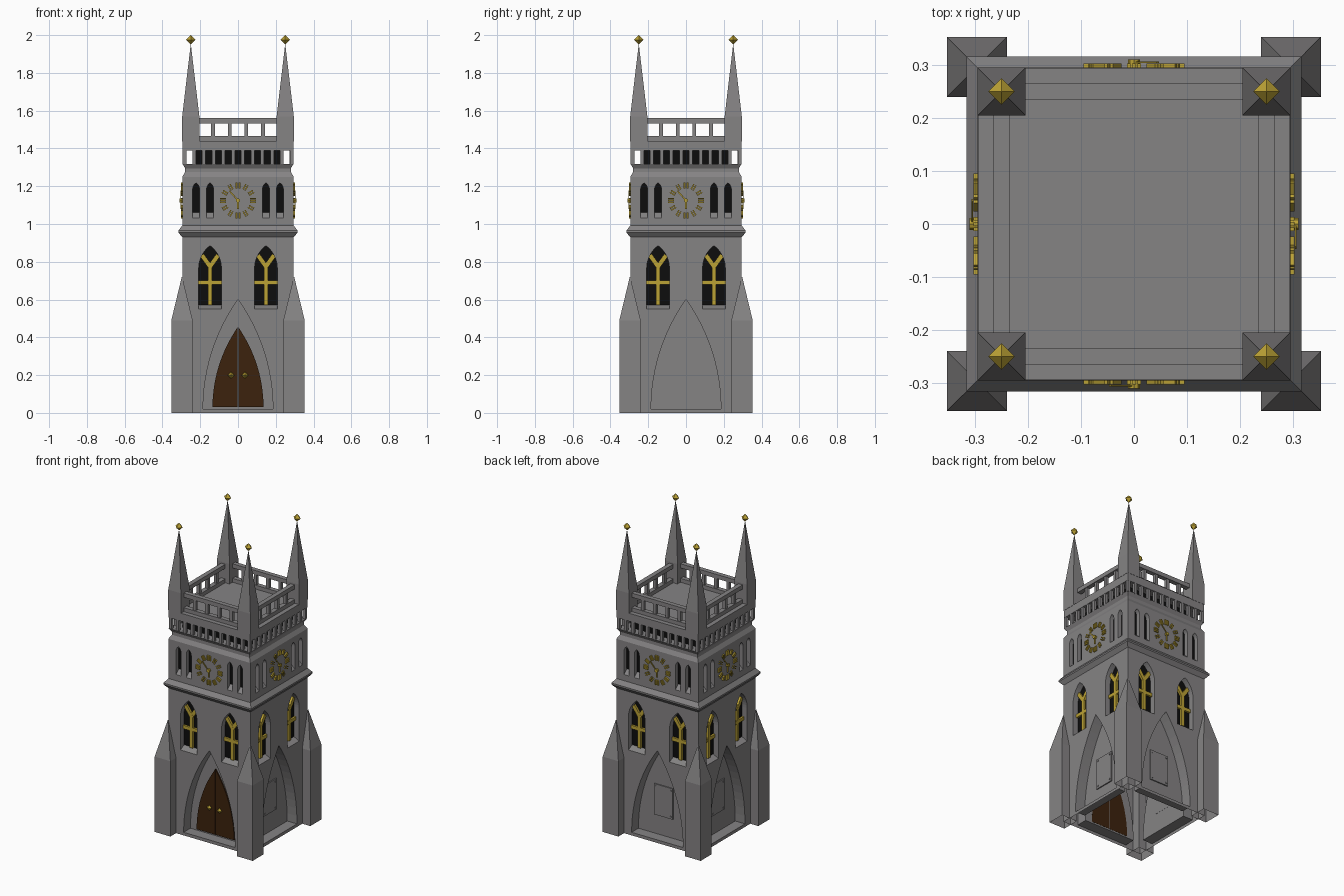
import bpy, bmesh, math
from mathutils import Matrix, Vector

if "Cube" in bpy.data.objects:
    bpy.data.objects.remove(bpy.data.objects["Cube"])


def material(name, rgb):
    m = bpy.data.materials.new(name)
    m.diffuse_color = (*rgb, 1)
    m.use_nodes = True
    m.node_tree.nodes["Principled BSDF"].inputs["Base Color"].default_value = m.diffuse_color
    return m


STONE = material("grey stone", (0.235, 0.228, 0.231))
GOLD = material("gold", (0.50, 0.36, 0.035))
WOOD = material("dark brown wood", (0.045, 0.016, 0.004))
DARK = material("dark glass", (0.004, 0.004, 0.004))
SIDES = [Matrix.Rotation(i * math.pi / 2, 4, 'Z') for i in range(4)]
CORNERS = [(sx, sy) for sx in (-1, 1) for sy in (-1, 1)]


def finish(bm, name, mat, open_base=False):
    bmesh.ops.recalc_face_normals(bm, faces=bm.faces[:])
    if open_base:
        bmesh.ops.delete(bm, geom=[f for f in bm.faces if all(v.co.z < 1e-4 for v in f.verts)],
                         context='FACES')
    me = bpy.data.meshes.new(name)
    bm.to_mesh(me)
    bm.free()
    me.materials.append(mat)
    ob = bpy.data.objects.new(name, me)
    bpy.context.collection.objects.link(ob)
    return ob


def prism(bm, pts, y0, y1, M=Matrix(), drop=0):
    """Extrude an (x, z) outline from y0 to y1; drop lowers the bottom edge at y0."""
    low = min(p[1] for p in pts)
    a = [bm.verts.new(M @ Vector((x, y0, z - (drop if z - low < 1e-6 else 0)))) for x, z in pts]
    b = [bm.verts.new(M @ Vector((x, y1, z))) for x, z in pts]
    bm.faces.new(a)
    bm.faces.new(b[::-1])
    for i in range(len(pts)):
        j = (i + 1) % len(pts)
        bm.faces.new((a[j], a[i], b[i], b[j]))


def rect(x0, x1, z0, z1):
    return [(x0, z0), (x1, z0), (x1, z1), (x0, z1)]


def box(bm, x0, x1, y0, y1, z0, z1, M=Matrix()):
    prism(bm, rect(x0, x1, z0, z1), y0, y1, M)


def stack(bm, rings, cx=0, cy=0):
    """Stacked square rings (half width, z); a zero half width makes a point."""
    prev = None
    for h, z in rings:
        if h == 0:
            cur = [bm.verts.new((cx, cy, z))]
        else:
            cur = [bm.verts.new((cx + sx * h, cy + sy * h, z))
                   for sx, sy in ((-1, -1), (1, -1), (1, 1), (-1, 1))]
        if prev is None:
            bm.faces.new(cur[::-1])
        else:
            for i in range(4):
                j = (i + 1) % 4
                if len(cur) == 1:
                    bm.faces.new((prev[i], prev[j], cur[0]))
                else:
                    bm.faces.new((prev[i], prev[j], cur[j], cur[i]))
        prev = cur
    if len(prev) == 4:
        bm.faces.new(prev)


def arch(cx, w, z0, spring, top, n=8):
    """Pointed arch outline, half width w, arcs from spring height to top."""
    h = top - spring
    R = (w * w + h * h) / (2 * w)
    right = []
    for i in range(n):
        t = math.asin(h / R) * i / n
        right.append((w - R + R * math.cos(t), spring + R * math.sin(t)))
    pts = right + [(0, top)] + [(-x, z) for x, z in right[::-1]]
    if z0 < spring:
        pts = [(-w, z0), (w, z0)] + pts
    return [(cx + x, z) for x, z in pts]


def octa(bm, c, r):
    bmesh.ops.create_icosphere(bm, subdivisions=1, radius=0.0001, matrix=Matrix.Translation(c)) if r == 0 else None
    p = [Vector(c) + Vector(d) * r for d in
         ((1, 0, 0), (0, 1, 0), (-1, 0, 0), (0, -1, 0), (0, 0, 1), (0, 0, -1))]
    v = [bm.verts.new(q) for q in p]
    for i in range(4):
        j = (i + 1) % 4
        bm.faces.new((v[i], v[j], v[4]))
        bm.faces.new((v[j], v[i], v[5]))


def bar(bm, p, q, w, y0, y1, M):
    """Straight strip of width w between two (x, z) points."""
    p, q = Vector(p), Vector(q)
    d = (q - p).normalized()
    n = Vector((-d.y, d.x)) * w / 2
    prism(bm, [tuple(p - n), tuple(q - n), tuple(q + n), tuple(p + n)], y0, y1, M)


WIN = (-0.148, 0.148)
SLITS = (-0.222, -0.148, 0.148, 0.222)

# tower body with cornices
bm = bmesh.new()
stack(bm, [(.295, 0), (.295, .93), (.316, .955), (.316, .965), (.295, .992), (.295, 1.25),
           (.28, 1.275), (.28, 1.295), (.294, 1.318)])
body = finish(bm, "tower_body", STONE)

# arch and window recesses
bm = bmesh.new()
for M in SIDES:
    prism(bm, arch(0, .185, .02, .02, .6, 12), -.33, -.225, M)
    for x in WIN:
        prism(bm, arch(x, .06, .57, .765, .885), -.33, -.255, M, .038)
    for x in SLITS:
        prism(bm, arch(x, .018, 1.06, 1.185, 1.217, 4), -.33, -.265, M, .06)
cutter = finish(bm, "recess_cutter", STONE)
cutter.hide_render = True
mod = body.modifiers.new("recesses", 'BOOLEAN')
mod.operation = 'DIFFERENCE'
mod.solver = 'EXACT'
mod.object = cutter
dg = bpy.context.evaluated_depsgraph_get()
cut = bpy.data.meshes.new_from_object(body.evaluated_get(dg))
body.modifiers.clear()
bpy.data.objects.remove(cutter)
bm = bmesh.new()
bm.from_mesh(cut)
bpy.data.objects.remove(body)
finish(bm, "tower_body", STONE, True)

# corner buttresses
bm = bmesh.new()
for sx, sy in CORNERS:
    stack(bm, [(.0565, 0), (.0565, .49), (0, .725)], sx * .2965, sy * .2965)
finish(bm, "corner_buttresses", STONE, True)

# dark window panes and dark gallery core
bm = bmesh.new()
for M in SIDES:
    for x in WIN:
        prism(bm, arch(x, .06, .57, .765, .885), -.258, -.254, M)
    for x in SLITS:
        prism(bm, arch(x, .018, 1.06, 1.185, 1.217, 4), -.268, -.264, M)
finish(bm, "window_panes", DARK)
bm = bmesh.new()
stack(bm, [(.235, 1.317), (.235, 1.392)])
finish(bm, "gallery_core", DARK)

# gold window tracery
bm = bmesh.new()
for M in SIDES:
    for x in WIN:
        box(bm, x - .011, x + .011, -.272, -.256, .57, .785, M)
        box(bm, x - .06, x + .06, -.271, -.256, .68, .702, M)
        for s in (-1, 1):
            bar(bm, (x, .775), (x + s * .043, .835), .024, -.2715, -.256, M)
finish(bm, "window_tracery", GOLD)

# clock marks, hands and hub
bm = bmesh.new()
ZC = 1.125
for M in SIDES:
    for k in range(12):
        a = k * math.pi / 6
        d, t = Vector((math.sin(a), math.cos(a))), Vector((math.cos(a), -math.sin(a)))
        offs = (-.01, 0, .01) if k % 3 == 0 else (-.006, .006)
        for o in offs:
            c = Vector((0, ZC)) + t * o
            bar(bm, c + d * .064, c + d * .095, .007, -.303, -.293, M)
    bar(bm, (0, ZC), (-.045, ZC + .05), .007, -.307, -.304, M)
    bar(bm, (0, ZC), (0, ZC - .045), .009, -.304, -.3, M)
    prism(bm, [(.011 * math.cos(i * math.pi / 4), ZC + .011 * math.sin(i * math.pi / 4))
               for i in range(8)], -.31, -.293, M)
finish(bm, "clock_faces", GOLD)

# double door with centre gap, and knobs
bm = bmesh.new()
full = arch(0, .135, .03, .03, .455, 10)
half = [(max(x, .002), z) for x, z in full if x > -1e-6] + [(.002, .03)]
prism(bm, half, -.233, -.224)
prism(bm, [(-x, z) for x, z in half], -.233, -.224)
finish(bm, "door_leaves", WOOD)
bm = bmesh.new()
for s in (-1, 1):
    octa(bm, (s * .037, -.243, .2), .018)
finish(bm, "door_knobs", GOLD)

# riveted plates on the other three sides
bm = bmesh.new()
for M in SIDES[1:]:
    box(bm, -.067, .067, -.232, -.224, .145, .345, M)
    for sx in (-1, 1):
        for z in (.16, .33):
            box(bm, sx * .053 - .004, sx * .053 + .004, -.235, -.231, z - .004, z + .004, M)
finish(bm, "wall_plates", STONE)

# gallery bars
bm = bmesh.new()
for M in SIDES:
    for k in range(11):
        x = (k - 5.5) * .0515
        box(bm, x - .0095, x + .0095, -.2925, -.274, 1.315, 1.392, M)
finish(bm, "gallery_bars", STONE)

# roof deck
bm = bmesh.new()
stack(bm, [(.294, 1.388), (.294, 1.44)])
finish(bm, "roof_deck", STONE)

# balustrade
bm = bmesh.new()
for M in SIDES:
    box(bm, -.21, .21, -.265, -.235, 1.438, 1.465, M)
    box(bm, -.21, .21, -.265, -.235, 1.533, 1.56, M)
    for x in (-.132, -.044, .044, .132):
        box(bm, x - .01, x + .01, -.26, -.24, 1.46, 1.54, M)
finish(bm, "balustrade", STONE)

# corner spires and finials
bm = bmesh.new()
for sx, sy in CORNERS:
    stack(bm, [(.0455, 1.438), (.0455, 1.57), (0, 1.955)], sx * .25, sy * .25)
finish(bm, "corner_spires", STONE)
bm = bmesh.new()
for sx, sy in CORNERS:
    octa(bm, (sx * .25, sy * .25, 1.975), .025)
finish(bm, "spire_finials", GOLD)
